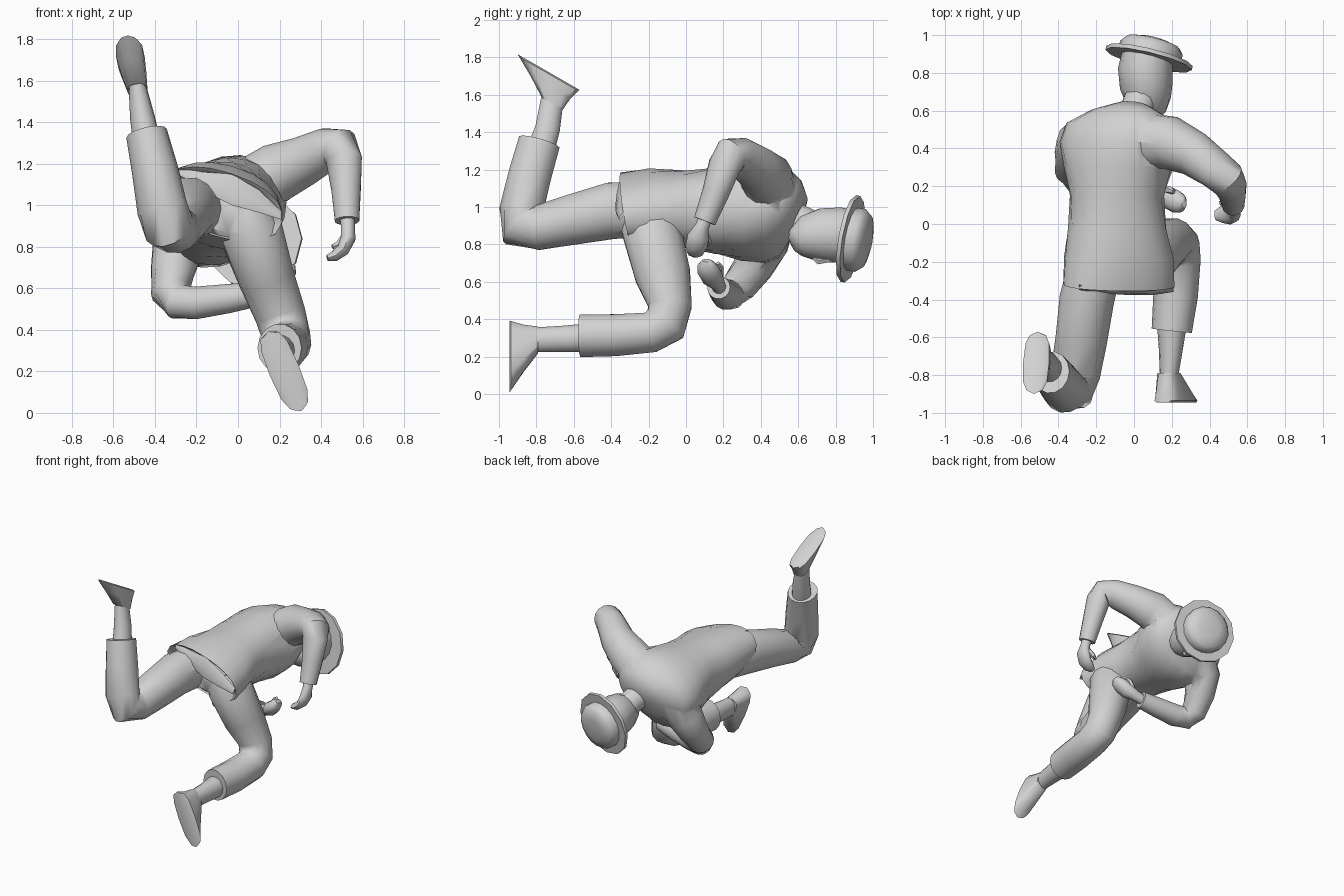
import bpy, bmesh, math
from mathutils import Vector as V

grey = bpy.data.materials.new("plain_grey")
grey.diffuse_color = (0.64, 0.64, 0.64, 1)


def smooth(ob, angle):
    bpy.context.view_layer.objects.active = ob
    ob.select_set(True)
    bpy.ops.object.shade_smooth_by_angle(angle=math.radians(angle))
    ob.select_set(False)


def loft(name, rings, n=14, caps=(True, True), power=1.0):
    """Skin over rings given as (centre, half axis A, half axis B)."""
    bm = bmesh.new()
    loops = []
    for c, a, b in rings:
        loop = []
        for i in range(n):
            t = 2 * math.pi * i / n
            co, si = math.cos(t), math.sin(t)
            co = math.copysign(abs(co) ** power, co)
            si = math.copysign(abs(si) ** power, si)
            loop.append(bm.verts.new(V(c) + V(a) * co + V(b) * si))
        loops.append(loop)
    for p, q in zip(loops, loops[1:]):
        for i in range(n):
            bm.faces.new((p[i], p[(i + 1) % n], q[(i + 1) % n], q[i]))
    if caps[0]:
        bm.faces.new(loops[0][::-1])
    if caps[1]:
        bm.faces.new(loops[-1])
    bmesh.ops.recalc_face_normals(bm, faces=bm.faces)
    me = bpy.data.meshes.new(name)
    bm.to_mesh(me)
    bm.free()
    me.materials.append(grey)
    ob = bpy.data.objects.new(name, me)
    bpy.context.collection.objects.link(ob)
    smooth(ob, 50)
    return ob


def limb(name, pts, hint=(1, 0, 0), **kw):
    """Tube along points (x, y, z, radius along hint, radius across)."""
    rings = []
    for i, p in enumerate(pts):
        c = V(p[:3])
        t = V((0, 0, 0))
        if i > 0:
            t += (c - V(pts[i - 1][:3])).normalized()
        if i < len(pts) - 1:
            t += (V(pts[i + 1][:3]) - c).normalized()
        t.normalize()
        a = (V(hint) - t * t.dot(V(hint))).normalized()
        rings.append((c, a * p[3], t.cross(a) * p[-1]))
    return loft(name, rings, **kw)


def merge(ob, others):
    """Join overlapping closed parts into one skin."""
    for o in others:
        m = ob.modifiers.new("union", 'BOOLEAN')
        m.operation, m.solver, m.object = 'UNION', 'EXACT', o
        bpy.context.view_layer.objects.active = ob
        bpy.ops.object.modifier_apply(modifier=m.name)
        bpy.data.objects.remove(o)
    smooth(ob, 65)


# Jacket: x, y, z, half width, half depth, roll in degrees, slant
body = [(-0.08, -0.18, 0.99, 0.22, 0.12, -18, 0),
        (-0.08, -0.30, 1.0, 0.28, 0.135, -18, -0.03),
        (-0.08, -0.325, 1.005, 0.305, 0.155, -18, -0.03),
        (-0.08, -0.18, 0.995, 0.295, 0.20, -16, -0.02),
        (-0.09, -0.02, 0.99, 0.262, 0.205, -8, 0),
        (-0.09, 0.15, 0.98, 0.25, 0.23, 4, 0),
        (-0.08, 0.30, 0.97, 0.29, 0.25, 18, 0),
        (-0.08, 0.43, 0.97, 0.32, 0.25, 25, 0.01),
        (-0.07, 0.52, 0.97, 0.30, 0.215, 27, 0.03),
        (-0.03, 0.575, 0.97, 0.21, 0.16, 25, 0.045),
        (0.00, 0.605, 0.95, 0.11, 0.10, 20, 0.045)]
rings = []
for x, y, z, w, h, roll, s in body:
    r = math.radians(roll)
    rings.append(((x, y, z), (w * math.cos(r), 0, w * math.sin(r)),
                  (-h * math.sin(r), s, h * math.cos(r))))
jacket = loft("jacket", rings, n=20, power=0.9)

# Jacket tail hanging over the seat: x, y, z, half drop
loft("jacket_tail", [((x, y, z), (0, 0.012, d), (0, 0.008, 0)) for x, y, z, d in
                     [(-0.29, -0.335, 1.165, 0.015), (-0.17, -0.352, 1.115, 0.045),
                      (-0.03, -0.362, 1.075, 0.075), (0.1, -0.362, 1.02, 0.055),
                      (0.21, -0.345, 0.95, 0.02)]], n=8)

# Neck, head and nose of the bent-forward figure
limb("neck", [(0.0, 0.55, 0.95, 0.09), (0.02, 0.62, 0.92, 0.088), (0.05, 0.70, 0.88, 0.09)])
limb("head", [(0.10, 0.57, 0.80, 0.04, 0.045), (0.095, 0.59, 0.81, 0.08, 0.08),
              (0.08, 0.645, 0.835, 0.118, 0.122), (0.065, 0.73, 0.85, 0.14, 0.147),
              (0.06, 0.82, 0.85, 0.145, 0.152), (0.07, 0.89, 0.84, 0.135, 0.145)])
limb("nose", [(0.10, 0.78, 0.725, 0.02), (0.10, 0.71, 0.715, 0.025),
              (0.10, 0.685, 0.735, 0.02)], n=6)

# Hat, tilted along its own axis
axis = V((0.23, 0.95, -0.17)).normalized()
side = (V((1, 0, 0)) - axis * axis.x).normalized()
up = axis.cross(side)
base = V((0.08, 0.88, 0.83))


def hat_part(name, steps, n):
    loft(name, [(base + axis * d, side * r, up * r) for d, r in steps], n=n)


hat_part("hat_brim", [(-0.012, 0.15), (-0.012, 0.235), (0.01, 0.235), (0.01, 0.15)], 12)
hat_part("hat_crown", [(0.0, 0.17), (0.055, 0.17), (0.085, 0.145), (0.102, 0.08)], 16)

# Raised arm
raised = limb("raised_sleeve", [(-0.04, 0.44, 1.03, 0.12), (0.07, 0.44, 1.085, 0.148),
                                (0.19, 0.43, 1.16, 0.142), (0.32, 0.37, 1.215, 0.12),
                                (0.43, 0.29, 1.27, 0.104), (0.49, 0.24, 1.275, 0.10),
                                (0.51, 0.205, 1.22, 0.088), (0.52, 0.16, 1.08, 0.073),
                                (0.525, 0.10, 0.925, 0.06)], hint=(0, 1, 0.3))
limb("raised_hand", [(0.525, 0.11, 0.95, 0.038, 0.038), (0.53, 0.085, 0.895, 0.037, 0.035),
                     (0.53, 0.065, 0.84, 0.058, 0.037), (0.505, 0.055, 0.785, 0.058, 0.032),
                     (0.465, 0.05, 0.755, 0.045, 0.027), (0.43, 0.045, 0.745, 0.025, 0.015)],
     hint=(0, 1, 0), n=10)
limb("raised_thumb", [(0.52, 0.10, 0.86, 0.02), (0.485, 0.12, 0.81, 0.02),
                      (0.455, 0.11, 0.80, 0.012)], hint=(0, 1, 0), n=6)

# Lowered arm, forearm across the body
lowered = limb("lowered_sleeve", [(-0.12, 0.44, 0.95, 0.10), (-0.22, 0.44, 0.91, 0.14),
                                  (-0.29, 0.42, 0.80, 0.128), (-0.315, 0.36, 0.68, 0.107),
                                  (-0.325, 0.285, 0.58, 0.095), (-0.29, 0.235, 0.535, 0.086),
                                  (-0.20, 0.215, 0.53, 0.08), (-0.05, 0.195, 0.55, 0.072),
                                  (0.08, 0.175, 0.57, 0.062)], hint=(0, 1, 0))
merge(jacket, [raised, lowered])
limb("lowered_hand", [(0.05, 0.18, 0.565, 0.038, 0.038), (0.13, 0.17, 0.59, 0.04, 0.04),
                      (0.18, 0.14, 0.625, 0.06, 0.052), (0.22, 0.12, 0.66, 0.062, 0.047),
                      (0.25, 0.11, 0.69, 0.05, 0.037), (0.265, 0.11, 0.715, 0.025, 0.015)],
     hint=(0, 1, 0), n=10)
limb("lowered_thumb", [(0.16, 0.18, 0.63, 0.02), (0.19, 0.18, 0.68, 0.02),
                       (0.21, 0.17, 0.70, 0.012)], hint=(0, 1, 0), n=6)

# Trousers: seat, trailing leg kicked up, leading leg with the shin back
trousers = limb("trousers", [(-0.09, -0.31, 0.96, 0.12, 0.08), (-0.09, -0.26, 0.96, 0.20, 0.12),
                             (-0.09, -0.15, 0.96, 0.22, 0.14), (-0.09, -0.06, 0.97, 0.2, 0.13)],
                hint=(0.9, 0, -0.42))
trailing = limb("trailing_leg", [
    (-0.20, -0.20, 0.99, 0.14, 0.15), (-0.25, -0.40, 0.98, 0.145, 0.155),
    (-0.28, -0.62, 0.93, 0.137, 0.137), (-0.31, -0.79, 0.89, 0.132, 0.122),
    (-0.335, -0.875, 0.90, 0.127, 0.135), (-0.365, -0.88, 0.985, 0.122, 0.12),
    (-0.40, -0.835, 1.17, 0.112, 0.118), (-0.44, -0.785, 1.345, 0.10, 0.115)])
leading = limb("leading_leg", [
    (0.02, -0.18, 0.98, 0.12, 0.13), (0.06, -0.185, 0.88, 0.155, 0.163),
    (0.14, -0.125, 0.64, 0.135, 0.152), (0.205, -0.085, 0.47, 0.122, 0.118),
    (0.23, -0.11, 0.375, 0.118, 0.122), (0.235, -0.19, 0.33, 0.118, 0.112),
    (0.22, -0.38, 0.315, 0.118, 0.115), (0.20, -0.565, 0.312, 0.107, 0.117)])
merge(trousers, [trailing, leading])
limb("trailing_ankle", [(-0.44, -0.775, 1.31, 0.066, 0.075), (-0.46, -0.74, 1.42, 0.06, 0.068),
                        (-0.485, -0.715, 1.575, 0.042, 0.062)])
limb("leading_ankle", [(0.20, -0.54, 0.30, 0.078), (0.195, -0.66, 0.295, 0.064, 0.072),
                       (0.185, -0.81, 0.29, 0.048, 0.068)])


# Feet: skinned from the ankle out to a long sole with a softened edge
def foot(name, ankle, sole, length, width, r):
    ankle, sole, length, width = V(ankle), V(sole), V(length), V(width)
    la, wa = length.normalized() * r, width.normalized() * r * 0.75
    mid = ankle.lerp(sole, 0.5)
    rim = ankle.lerp(sole, 0.94)
    loft(name, [(ankle, la, wa), (mid, la.lerp(length, 0.45), wa.lerp(width, 0.6)),
                (rim, length * 0.96, width), (sole, length, width * 0.7)], n=12, power=0.65)


foot("trailing_foot", (-0.485, -0.715, 1.555), (-0.52, -0.735, 1.722),
     (-0.01, -0.165, 0.095), (0.069, 0, 0), 0.066)
foot("leading_foot", (0.185, -0.79, 0.29), (0.225, -0.945, 0.2),
     (0.08, 0, -0.192), (0.069, 0, 0.027), 0.07)
